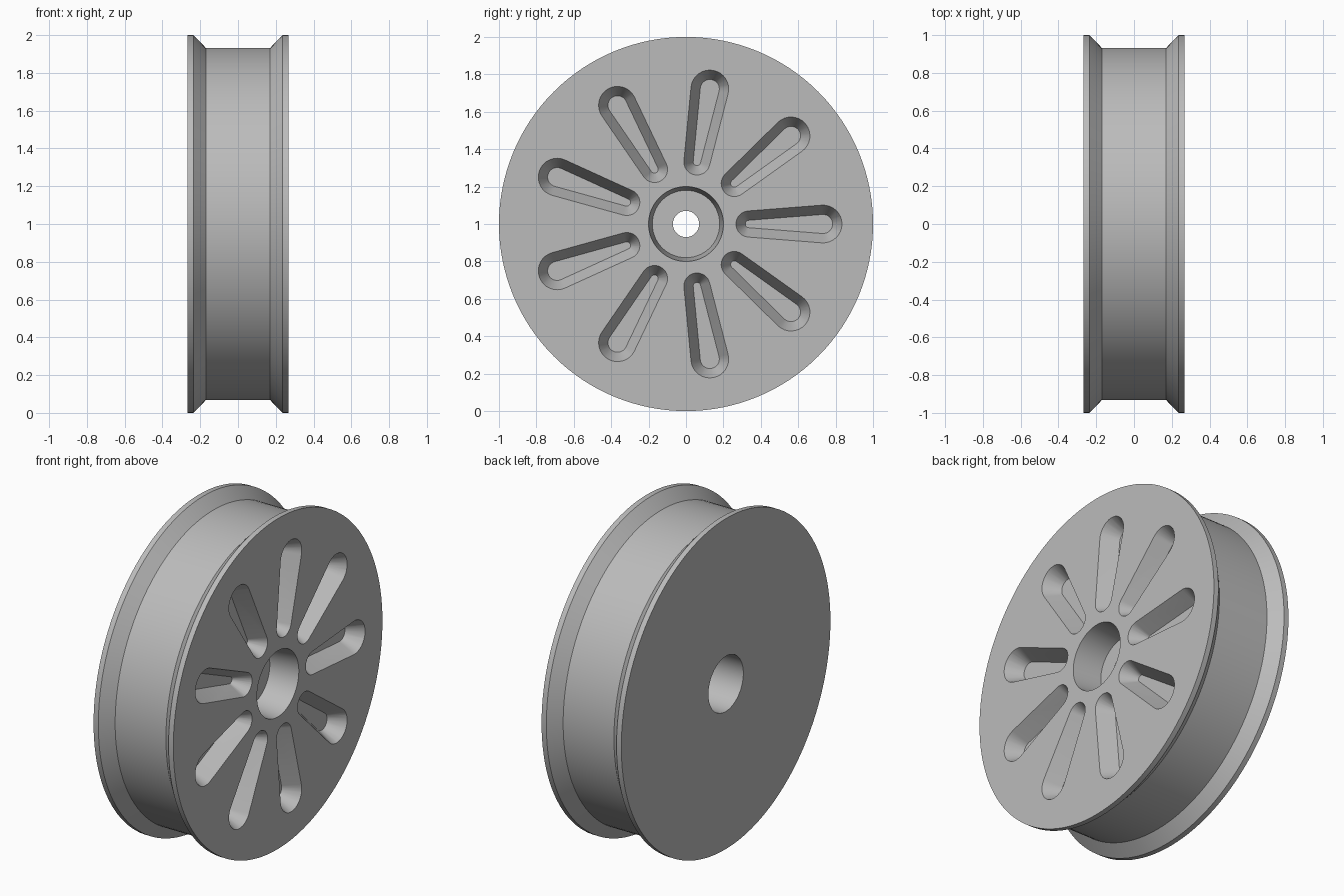
import bpy
import bmesh
from math import cos, sin, acos, pi, radians

if "Cube" in bpy.data.objects:
    bpy.data.objects.remove(bpy.data.objects["Cube"], do_unlink=True)

SEGMENTS = 128
HALF = 0.267            # half the wheel width
SLOTS = 9
SLOT_DEPTH = 0.1
SLOT_DRAFT = 0.05       # how much each slot narrows towards its floor


def make_object(name, bm):
    bmesh.ops.recalc_face_normals(bm, faces=bm.faces)
    mesh = bpy.data.meshes.new(name)
    bm.to_mesh(mesh)
    bm.free()
    obj = bpy.data.objects.new(name, mesh)
    bpy.context.collection.objects.link(obj)
    return obj


def bridge(bm, a, b):
    """Join two closed loops of vertices with quads."""
    n = len(a)
    for i in range(n):
        j = (i + 1) % n
        bm.faces.new((a[i], a[j], b[j], b[i]))


def slot_outline(grow, steps=16):
    """Teardrop outline along +y: small round end inside, large one outside."""
    c1, r1, c2, r2 = 0.337, 0.07 + grow, 0.733, 0.101 + grow
    a = acos((r1 - r2) / (c2 - c1))
    outer = [-a + 2 * a * i / steps for i in range(steps + 1)]
    inner = [a + 2 * (pi - a) * i / steps for i in range(steps + 1)]
    return ([(c2 + r2 * cos(t), r2 * sin(t)) for t in outer]
            + [(c1 + r1 * cos(t), r1 * sin(t)) for t in inner])


# Wheel body: closed (x, radius) profile turned about the x axis
profile = [
    (-HALF, 1.0), (-0.235, 1.0), (-0.17, 0.932),      # left flange
    (0.17, 0.932), (0.235, 1.0), (HALF, 1.0),         # drum, right flange
    (HALF, 0.2), (HALF - 0.18, 0.18),                 # tapered hub recess
    (HALF - 0.18, 0.07), (-0.06, 0.07),               # axle hole
    (-0.06, 0.165), (-HALF, 0.167),                   # back bore
]
bm = bmesh.new()
rings = []
for x, r in profile:
    angles = [2 * pi * i / SEGMENTS for i in range(SEGMENTS)]
    rings.append([bm.verts.new((x, r * cos(t), r * sin(t))) for t in angles])
for a, b in zip(rings, rings[1:] + rings[:1]):
    bridge(bm, a, b)
wheel = make_object("wheel", bm)

# Cutter: nine drafted teardrop slots, running a little above the face
bm = bmesh.new()
over = 0.04
for k in range(SLOTS):
    turn = 2 * pi * k / SLOTS
    loops = []
    for x, grow in ((HALF - SLOT_DEPTH, -SLOT_DRAFT),
                    (HALF + over, SLOT_DRAFT * over / SLOT_DEPTH)):
        loop = [bm.verts.new((x, u * cos(turn) - v * sin(turn),
                              u * sin(turn) + v * cos(turn)))
                for u, v in slot_outline(grow)]
        bm.faces.new(loop)
        loops.append(loop)
    bridge(bm, *loops)
cutter = make_object("slot_cutter", bm)
cutter.hide_render = True

# Cut the slots into the face
bpy.ops.object.select_all(action='DESELECT')
wheel.select_set(True)
bpy.context.view_layer.objects.active = wheel
cut = wheel.modifiers.new("slots", 'BOOLEAN')
cut.operation = 'DIFFERENCE'
cut.solver = 'EXACT'
cut.object = cutter
bpy.ops.object.modifier_apply(modifier=cut.name)
bpy.data.objects.remove(cutter, do_unlink=True)

# Single grey finish
grey = bpy.data.materials.new("grey")
grey.use_nodes = True
color = (0.5, 0.5, 0.5, 1.0)
grey.diffuse_color = color
grey.node_tree.nodes["Principled BSDF"].inputs["Base Color"].default_value = color
wheel.data.materials.clear()
wheel.data.materials.append(grey)

bpy.ops.object.shade_smooth_by_angle(angle=radians(20))
wheel.location.z = 1.0
